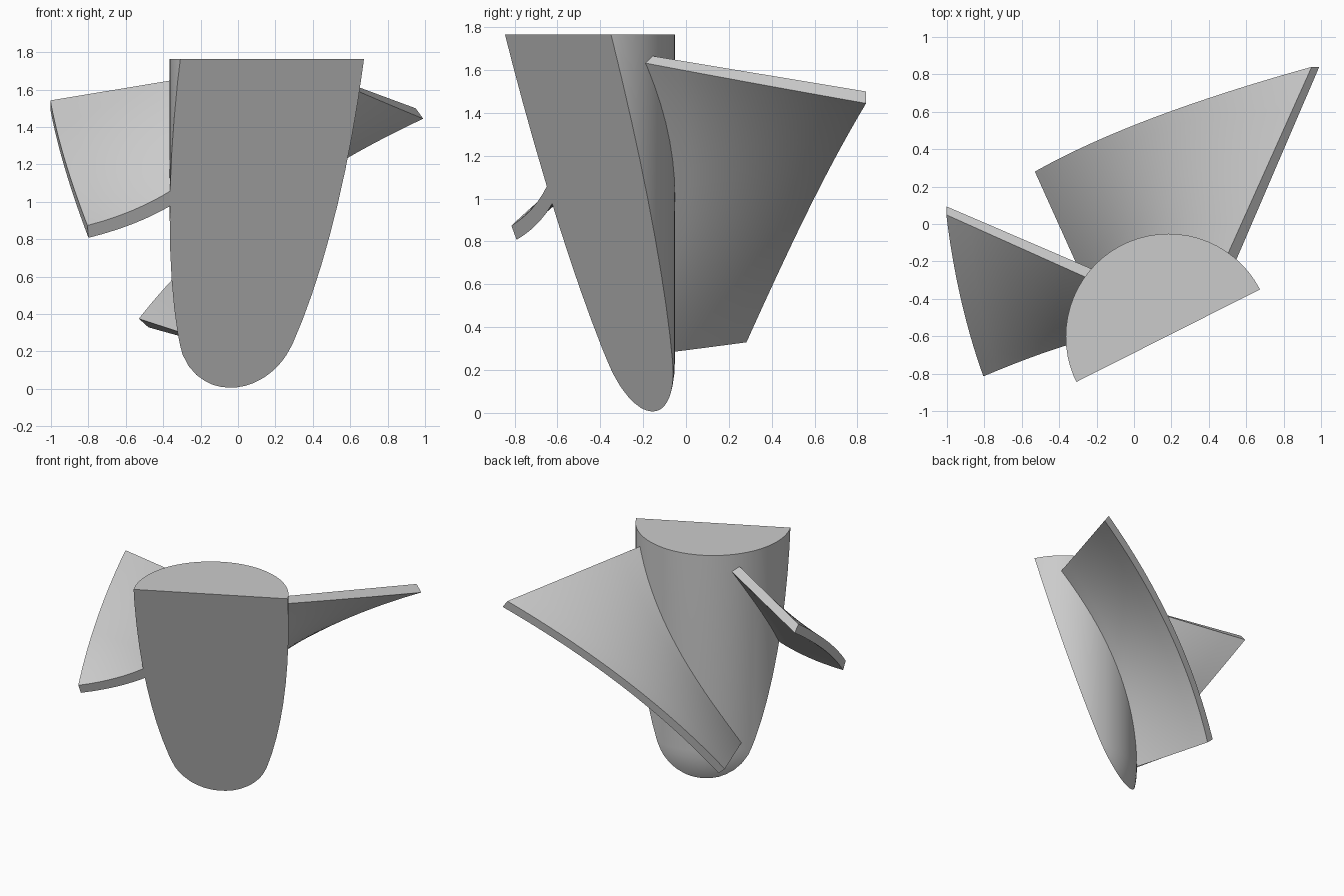
import bpy, bmesh
from math import sin, cos, pi, radians
from mathutils import Vector, Matrix

cube = bpy.data.objects.get("Cube")
if cube:
    bpy.data.objects.remove(cube, do_unlink=True)

AXIS = Vector((0.185, -0.602, 0))
RADIUS, TOP, DOME_Z = 0.55, 1.765, 0.235
CUT_POINT = AXIS + Vector((-0.002, 0.005, TOP))
CUT_NORMAL = Vector((-0.45, 0.893, 0.281)).normalized()

grey = bpy.data.materials.new("plain_grey")
grey.use_nodes = True
grey.diffuse_color = (0.6, 0.6, 0.6, 1)
grey.node_tree.nodes["Principled BSDF"].inputs["Base Color"].default_value = grey.diffuse_color


def finish(bm, name):
    """Slice with the sloping plane, close the cut and make the object."""
    bmesh.ops.remove_doubles(bm, verts=bm.verts, dist=1e-4)
    bmesh.ops.recalc_face_normals(bm, faces=bm.faces)
    bmesh.ops.bisect_plane(bm, geom=bm.verts[:] + bm.edges[:] + bm.faces[:],
                           plane_co=CUT_POINT, plane_no=CUT_NORMAL, clear_inner=True)
    rim = [e for e in bm.edges if e.is_boundary]
    if rim:
        bmesh.ops.edgeloop_fill(bm, edges=rim)
    bmesh.ops.recalc_face_normals(bm, faces=bm.faces)
    mesh = bpy.data.meshes.new(name)
    bm.to_mesh(mesh)
    bm.free()
    mesh.materials.append(grey)
    obj = bpy.data.objects.new(name, mesh)
    bpy.context.collection.objects.link(obj)
    bpy.ops.object.select_all(action="DESELECT")
    obj.select_set(True)
    bpy.context.view_layer.objects.active = obj
    bpy.ops.object.shade_smooth_by_angle(angle=radians(30))


# Hub: round-ended cylinder turned about the axis
bm = bmesh.new()
profile = [(0, TOP), (RADIUS, TOP)]
profile += [(RADIUS * cos(a), DOME_Z - RADIUS * sin(a)) for a in (pi / 2 * i / 16 for i in range(17))]
verts = [bm.verts.new(AXIS + Vector((r, 0, z))) for r, z in profile]
edges = [bm.edges.new(pair) for pair in zip(verts, verts[1:])]
bmesh.ops.spin(bm, geom=verts + edges, cent=AXIS, axis=(0, 0, 1), angle=2 * pi, steps=64)
finish(bm, "hub")


# Blades: twisted plates following a helix on the hub
OUTER = [Vector(p) for p in ((-0.53, 0.28, 0.375), (0.10, 0.567, 0.99), (0.95, 0.84, 1.5))]


def root(t):
    a = radians(146 + (54.5 - 146) * t)
    return AXIS + Vector((RADIUS * cos(a), RADIUS * sin(a), 0.29 + 1.375 * t))


def tip(t):
    low, mid, high = OUTER
    return low * (2 * t - 1) * (t - 1) + mid * 4 * t * (1 - t) + high * t * (2 * t - 1)


def blade(name, turn, low_length, high_length, thickness=0.064, steps=32):
    bm = bmesh.new()
    spin = Matrix.Translation(AXIS) @ Matrix.Rotation(turn, 4, "Z") @ Matrix.Translation(-AXIS)

    def surface(t, s):
        return root(t).lerp(tip(t), s)

    def corner(t, s, depth):
        along = surface(t + 0.01, s) - surface(t - 0.01, s)
        across = tip(t) - root(t)
        normal = across.cross(along).normalized()
        if normal.z < 0:
            normal.negate()
        return bm.verts.new(spin @ (surface(t, s) - normal * depth))

    rings = []
    for i in range(steps + 1):
        t = i / steps
        width = (tip(t) - root(t)).length
        inner = -0.04 / width
        length = low_length + (high_length - low_length) * t
        # The outer edge leans, so the underside ends at a different reach
        under = length + (0.05 * t - 0.025) / width
        upper_row = [corner(t, inner + (length - inner) * k / 6, 0) for k in range(7)]
        under_row = [corner(t, inner + (under - inner) * k / 6, thickness) for k in range(7)]
        rings.append(upper_row + under_row[::-1])
    n = len(rings[0])
    for a, b in zip(rings, rings[1:]):
        for k in range(n):
            bm.faces.new((a[k], a[(k + 1) % n], b[(k + 1) % n], b[k]))
    for ring in (rings[0], rings[-1]):
        bm.faces.new(ring)
    finish(bm, name)


blade("long_blade", 0, 1.0, 1.0)
blade("short_blade", pi / 2, 0.82, 0.745)
